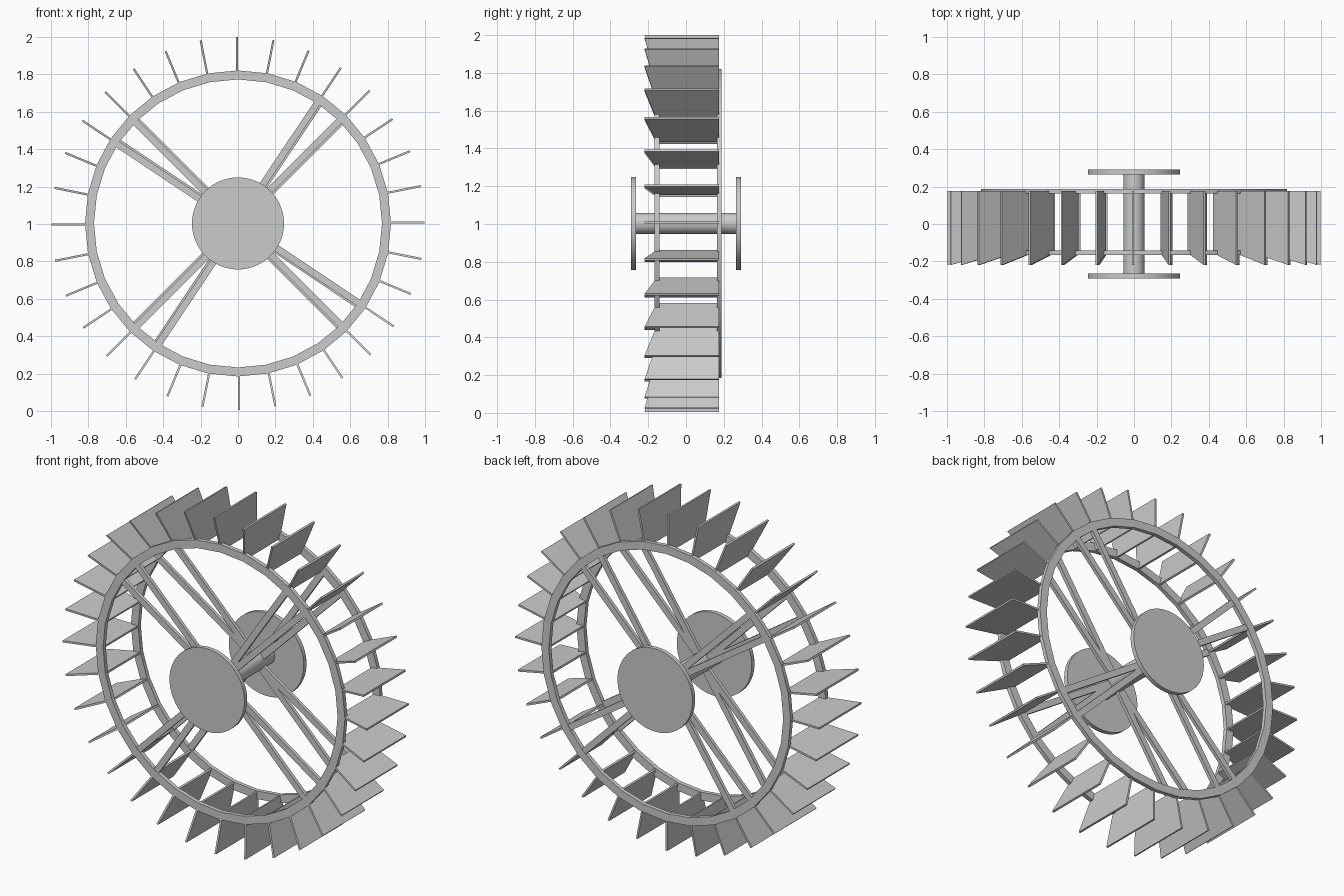
import bpy, bmesh
from math import pi, radians
from mathutils import Matrix, Vector

if "Cube" in bpy.data.objects:
    bpy.data.objects.remove(bpy.data.objects["Cube"])

CENTRE = Vector((0, 0, 1.003))


def finish(name, bm, smooth=False):
    bmesh.ops.recalc_face_normals(bm, faces=bm.faces)
    mesh = bpy.data.meshes.new(name)
    bm.to_mesh(mesh)
    bm.free()
    ob = bpy.data.objects.new(name, mesh)
    ob.location = CENTRE
    bpy.context.collection.objects.link(ob)
    if smooth:
        bpy.ops.object.select_all(action='DESELECT')
        ob.select_set(True)
        bpy.context.view_layer.objects.active = ob
        bpy.ops.object.shade_smooth_by_angle(angle=radians(30))
    return ob


def revolve(name, profile, sides):
    """Spin a closed (radius, y) profile about the axle (y axis)."""
    bm = bmesh.new()
    vs = [bm.verts.new((r, y, 0)) for r, y in profile]
    edges = [bm.edges.new((vs[i], vs[(i + 1) % len(vs)])) for i in range(len(vs))]
    bmesh.ops.spin(bm, geom=vs + edges, cent=(0, 0, 0), axis=(0, 1, 0),
                   angle=2 * pi, steps=sides, use_merge=True)
    bmesh.ops.remove_doubles(bm, verts=bm.verts, dist=1e-5)
    return finish(name, bm, True)


def cylinder(name, radius, y0, y1, sides):
    bm = bmesh.new()
    mat = Matrix.Translation((0, (y0 + y1) / 2, 0)) @ Matrix.Rotation(pi / 2, 4, 'X')
    bmesh.ops.create_cone(bm, cap_ends=True, segments=sides, radius1=radius,
                          radius2=radius, depth=y1 - y0, matrix=mat)
    return finish(name, bm, True)


def radial_plate(name, outline, thickness, angle, offset):
    """Extrude an outline of (radius, y) tangentially, then turn it about the axle."""
    bm = bmesh.new()
    face = bm.faces.new([bm.verts.new((r, y, offset - thickness / 2)) for r, y in outline])
    top = bmesh.ops.extrude_face_region(bm, geom=[face])['geom']
    bmesh.ops.translate(bm, vec=(0, 0, thickness),
                        verts=[g for g in top if isinstance(g, bmesh.types.BMVert)])
    bm.transform(Matrix.Rotation(-radians(angle), 4, 'Y'))
    return finish(name, bm)


# Axle and end discs
cylinder("axle", 0.056, -0.27, 0.27, 32)
cylinder("front_disc", 0.246, -0.291, -0.265, 64)
cylinder("rear_disc", 0.246, 0.265, 0.291, 64)

# Rims with paired spokes
for side, y0, y1, shift in (("front", -0.166, -0.141, 0.005), ("rear", 0.164, 0.188, -0.005)):
    revolve(side + "_rim", [(0.77, y0), (0.818, y0), (0.818, y1), (0.77, y1)], 32)
    a, b = y0 + 0.002, y1 - 0.002
    for k in range(4):
        for base in (45, 56.25):
            radial_plate(side + "_spoke", [(0.03, a), (0.79, a), (0.79, b), (0.03, b)],
                         0.036, base + 90 * k, shift)

# Paddles with a slanted front edge
for i in range(32):
    radial_plate("paddle", [(0.775, -0.155), (0.998, -0.219), (0.998, 0.176), (0.775, 0.176)],
                 0.011, i * 11.25, 0.005)
